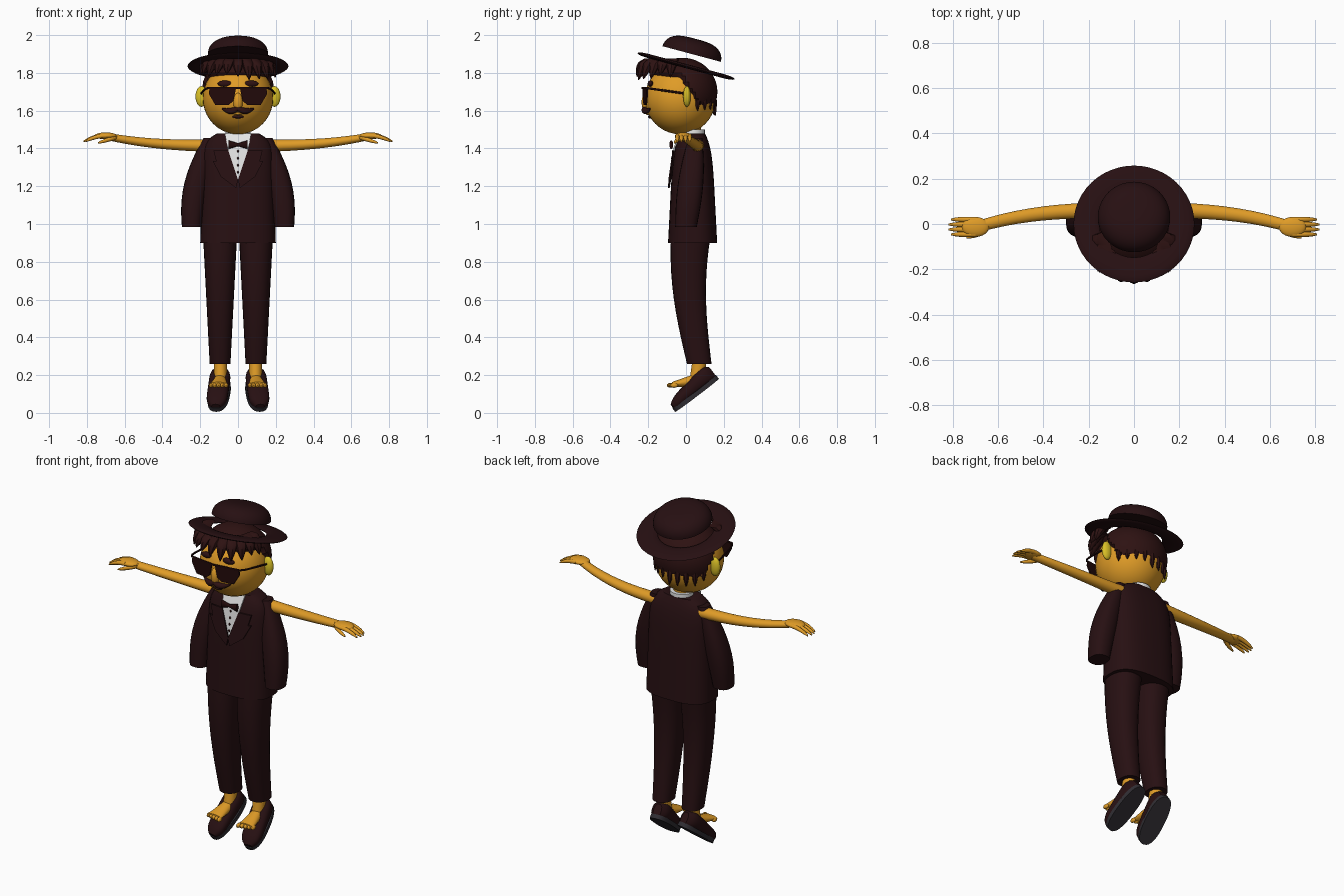
import bpy, bmesh, math, random
from math import sin, cos, pi, radians
from mathutils import Matrix, Vector

default = bpy.data.objects.get("Cube")
if default:
    bpy.data.objects.remove(default, do_unlink=True)
random.seed(4)
parts = []
SIDES = ((1, "left"), (-1, "right"))


def material(name, *rgb):
    mat = bpy.data.materials.new(name)
    mat.use_nodes = True
    mat.diffuse_color = (*rgb, 1)
    mat.node_tree.nodes["Principled BSDF"].inputs["Base Color"].default_value = (*rgb, 1)
    return mat


SUIT = material("dark suit cloth", 0.02, 0.005, 0.006)
HAIR = material("dark hair", 0.027, 0.006, 0.006)
BLACK = material("dark glass", 0.016, 0.003, 0.003)
SKIN = material("golden skin", 0.74, 0.33, 0.02)
EAR = material("yellow ear", 0.7, 0.53, 0.02)
WHITE = material("white shirt", 0.85, 0.85, 0.85)
SOLE = material("grey sole", 0.03, 0.027, 0.033)


def finish(name, bm, mat, matrix=None):
    """Turn a bmesh into a named, coloured object."""
    if matrix:
        bm.transform(matrix)
    bmesh.ops.recalc_face_normals(bm, faces=bm.faces)
    mesh = bpy.data.meshes.new(name)
    bm.to_mesh(mesh)
    bm.free()
    mesh.materials.append(mat)
    part = bpy.data.objects.new(name, mesh)
    bpy.context.collection.objects.link(part)
    parts.append(part)
    return part


def sweep(name, mat, axis, rule, side=1, steps=10, sides=20, power=2, caps=True, matrix=None):
    """Join rings square to an axis; rule(t) gives x, y, z and two radii."""
    bm = bmesh.new()
    rings = []
    for step in range(steps + 1):
        x, y, z, width, height = rule(step / steps)
        ring = []
        for i in range(sides):
            c, s = cos(math.tau * i / sides), sin(math.tau * i / sides)
            u = width * math.copysign(abs(c) ** (2 / power), c)
            v = height * math.copysign(abs(s) ** (2 / power), s)
            offset = {"X": (0, u, v), "Y": (u, 0, v), "Z": (u, v, 0)}[axis]
            ring.append(bm.verts.new(Vector((x * side, y, z)) + Vector(offset)))
        rings.append(ring)
    for lower, upper in zip(rings, rings[1:]):
        for i in range(sides):
            bm.faces.new((lower[i - 1], lower[i], upper[i], upper[i - 1]))
    if caps:
        bm.faces.new(rings[0])
        bm.faces.new(rings[-1])
    return finish(name, bm, mat, matrix)


def ball(name, mat, location, size, segments=24):
    bm = bmesh.new()
    bmesh.ops.create_uvsphere(bm, u_segments=segments, v_segments=segments // 2, radius=1)
    return finish(name, bm, mat, Matrix.Translation(location) @ Matrix.Diagonal((*size, 1)))


def plate(name, mat, outline, depth, side):
    """Thin plate from an (x, z) outline, laid at y = depth(x, z)."""
    bm = bmesh.new()
    face = bm.faces.new([bm.verts.new((x * side, depth(x, z), z)) for x, z in outline])
    extruded = bmesh.ops.extrude_face_region(bm, geom=[face])["geom"]
    moved = [item for item in extruded if isinstance(item, bmesh.types.BMVert)]
    bmesh.ops.translate(bm, vec=(0, 0.008, 0), verts=moved)
    return finish(name, bm, mat)


# Head, neck and nose
HEAD = Vector((0, -0.03, 1.665))
ball("head", SKIN, HEAD, (0.186, 0.188, 0.19), 40)
sweep("neck", SKIN, "Z", lambda t: (0, 0.03, 1.4 + t / 8, 0.05, 0.05), steps=1)
ball("nose", SKIN, (0, -0.21, 1.645), (0.025, 0.025, 0.05))

# Hair cap: everything under a sloping hairline is tucked inside the head
hair = ball("hair_cap", HAIR, (0, -0.02, 1.7), (0.195, 0.186, 0.18), 64)
for vert in hair.data.vertices:
    hairline = min(1.79, max(1.59, 1.74 - 1.6 * vert.co.y))
    if vert.co.z < hairline:
        vert.co = HEAD.lerp(vert.co, 0.85)


def lock(name, angle, reach, top, drop):
    """Pointed strand of hair hanging from the head."""
    def rule(t):
        out = reach * (0.7 + 0.3 * math.sqrt(t))
        width = 0.002 + 0.03 * (1 - t * t)
        return sin(angle) * out, HEAD.y - cos(angle) * out, top - drop * t, width, width
    sweep(name, HAIR, "Z", rule, steps=5, sides=8)


for i in range(11):
    angle = radians(15 * i - 75)
    lock("fringe_lock", angle, 0.195 + 0.035 * cos(angle), 1.875, random.uniform(0.08, 0.115))
for i in range(9):
    lock("back_lock", radians(120 + 15 * i), 0.185, 1.74, random.uniform(0.13, 0.17))

# Hat: tilted brim with the crown floating just above it
tilt = Matrix.Rotation(radians(-15), 4, "X")


def brim(t):
    radius = 0.21 + 0.057 * cos(math.tau * t)
    return 0, 0, 0.011 * sin(math.tau * t), radius, radius


def crown(t):
    radius = 0.16 * cos(1.5 * t) ** 0.6
    return 0, 0, 0.083 * sin(1.5 * t), radius, radius


sweep("hat_brim", SUIT, "Z", brim, sides=48, steps=12, caps=False,
      matrix=Matrix.Translation((0, 0, 1.836)) @ tilt)
sweep("hat_crown", SUIT, "Z", crown, sides=40, matrix=Matrix.Translation((0, 0.03, 1.9)) @ tilt)


# Face details
def moustache(t):
    thick = 0.004 + 0.013 * sin(pi * (0.25 + 0.75 * t))
    return 0.085 * t, 0.03 * t * t - 0.22, 1.61 - 0.012 * sin(pi * t), thick, thick


def lens_depth(x, z):
    return 0.15 * x - 0.232


def frame_bar(t):
    x = 0.155 * t
    return x, lens_depth(x, 0), 1.72, 0.005, 0.006


def glasses_arm(t):
    return 0.155 + 0.04 * math.sqrt(t), 0.21 * (t - 1), 1.72 - 0.03 * t, 0.005, 0.006


LENS = [(0.01, 1.72), (0.15, 1.72), (0.155, 1.69), (0.12, 1.63), (0.05, 1.63), (0.025, 1.65)]
for s, side in SIDES:
    plate(side + "_lens", BLACK, LENS, lens_depth, s)
    sweep(side + "_frame_bar", BLACK, "X", frame_bar, s, steps=1, sides=8)
    sweep(side + "_glasses_arm", BLACK, "Y", glasses_arm, s, sides=8)
    sweep(side + "_moustache", HAIR, "X", moustache, s)
    ball(side + "_brow", HAIR, (0.07 * s, -0.188, 1.743), (0.038, 0.015, 0.017))
    ball(side + "_ear", EAR, (0.193 * s, 0.005, 1.675), (0.032, 0.02, 0.055))
ball("chin_tuft", HAIR, (0, -0.19, 1.568), (0.03, 0.012, 0.009))
ball("lower_lip", SKIN, (0, -0.2, 1.583), (0.022, 0.012, 0.007))


# Jacket, rounding in at the shoulders
def jacket(t):
    width = 0.2 - 0.015 * t - 0.075 * t ** 16
    return 0, 0.035, 0.9 + 0.58 * t, width, 0.13 - 0.03 * t - 0.035 * t ** 8


def chest(x, z):
    """Depth just in front of the jacket at a height."""
    return 0.027 - jacket((z - 0.9) / 0.58)[-1]


def lapel_depth(x, z):
    return chest(x, z) - 0.008 + 0.1 * x


def bow(t):
    return 0.05 * t, -0.078, 1.42, 0.01, 0.008 + 0.015 * t


sweep("jacket", SUIT, "Z", jacket, steps=30, sides=36, power=2.7)
sweep("collar", WHITE, "Z", lambda t: (0, 0.04, 1.4 + t / 10, 0.065, 0.06), steps=1)
LAPEL = [(0.01, 1.19), (0, 1.235), (0.052, 1.39), (0.13, 1.39), (0.115, 1.33), (0.135, 1.335), (0.09, 1.25)]
for s, side in SIDES:
    plate(side + "_shirt_front", WHITE, [(0, 1.235), (0.055, 1.4), (0, 1.4)], chest, s)
    plate(side + "_shirt_top", WHITE, [(0, 1.4), (0.055, 1.4), (0.07, 1.48), (0, 1.48)], chest, s)
    plate(side + "_lapel", SUIT, LAPEL, lapel_depth, s)
    sweep(side + "_bow", BLACK, "X", bow, s, steps=2)
for i in range(4):
    z = 1.385 - 0.037 * i
    ball("shirt_button", BLACK, (0, chest(0, z), z), (0.006, 0.004, 0.007), 10)


# Sleeves, arms and hands
def sleeve(t):
    width = 0.052 + 0.02 * sin(pi * t) - 0.02 * t
    return 0.245 - 0.095 * t * t, 0.05 * t, 0.985 + 0.47 * t, width, width + 0.005


def arm(t):
    bend = t ** 2.5
    return 0.1 + 0.6 * t, 0.06 - 0.075 * bend, 1.415 + 0.05 * bend, 0.036 - 0.01 * t, 0.034 - 0.015 * t


for s, side in SIDES:
    sweep(side + "_sleeve", SUIT, "Z", sleeve, s, power=2.4)
    sweep(side + "_arm", SKIN, "X", arm, s)
    ball(side + "_palm", SKIN, (0.7 * s, -0.013, 1.467), (0.06, 0.044, 0.018))
    for i in range(5):
        def finger(t):
            radius = 0.012 - 0.008 * t ** 4
            if i == 4:
                return 0.64 + 0.1 * t, -0.01 - 0.05 * math.sqrt(t), 1.46 - 0.03 * t, radius, radius
            reach = 0.09 + 0.03 * sin(pi * (i + 1) / 5)
            return 0.7 + reach * t, 0.02 - 0.022 * i, 1.467 - 0.03 * t * t, radius, radius
        sweep(side + ("_thumb" if i == 4 else "_finger"), SKIN, "X", finger, s, sides=10)


# Trousers, bare feet and slipped shoes
def trouser(t):
    return 0.095, 0.07 - 0.055 * sin(2.2 * t), 0.26 + 0.68 * t, 0.055 + 0.035 * t, 0.065 + 0.04 * t


def ankle(t):
    return 0.093, 0.055 + 0.02 * t, 0.16 + 0.14 * t, 0.034, 0.038


def foot(t):
    return 0.09 + 0.014 * t, 0.1 - 0.175 * t, 0.18 - 0.03 * t, 0.025 + 0.022 * t, 0.045 - 0.032 * t


def shoe(t):
    along = 2 * t - 1
    height = (0.04 + 0.013 * along) * (1 - 0.3 * along ** 6)
    return 0, 0.14 * along, height, 0.056 * (1 - 0.6 * along ** 6), height


def sole(t):
    return 0, 0, 0.024 * t - 0.008, 0.058, 0.146


for s, side in SIDES:
    sweep(side + "_trouser_leg", SUIT, "Z", trouser, s, sides=24, power=2.3)
    sweep(side + "_ankle", SKIN, "Z", ankle, s)
    sweep(side + "_foot", SKIN, "Y", foot, s)
    for i in range(5):
        ball(side + "_toe", SKIN, ((0.063 + 0.02 * i) * s, 0.005 * i - 0.082, 0.146), (0.011, 0.02, 0.013), 12)
    pose = (Matrix.Translation((0.1 * s, 0.053, 0.1)) @ Matrix.Rotation(radians(8 * s), 4, "Z")
            @ Matrix.Rotation(radians(37), 4, "X"))
    sweep(side + "_shoe", SUIT, "Y", shoe, steps=16, power=2.6, matrix=pose)
    sweep(side + "_sole", SOLE, "Z", sole, steps=1, sides=32, power=2.5, matrix=pose)

# Smooth shading with sharp edges kept
bpy.ops.object.select_all(action="DESELECT")
for part in parts:
    part.select_set(True)
bpy.context.view_layer.objects.active = parts[0]
bpy.ops.object.shade_smooth_by_angle(angle=radians(40))
